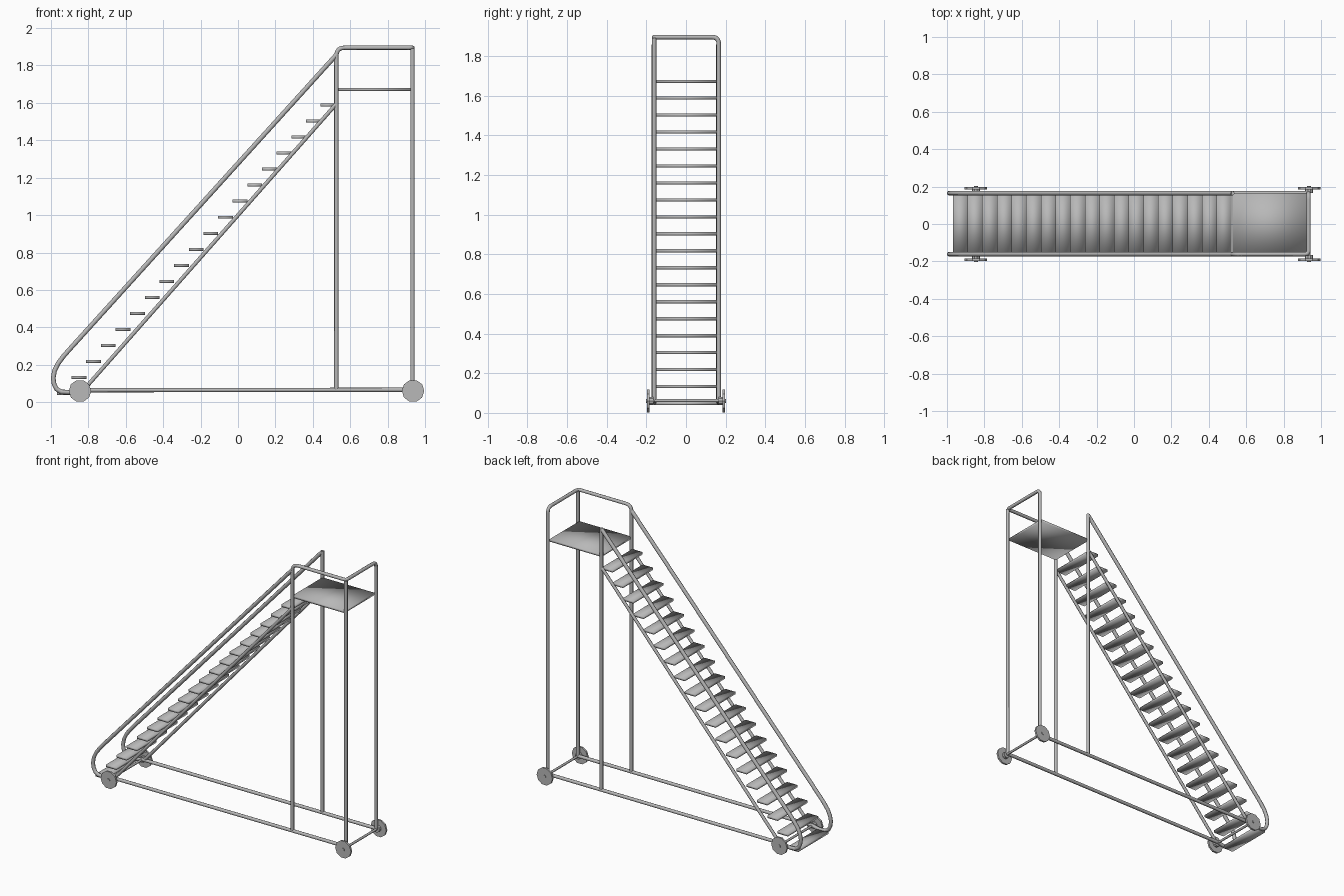
import bpy, bmesh, math
from mathutils import Vector, Matrix

if "Cube" in bpy.data.objects:
    bpy.data.objects.remove(bpy.data.objects["Cube"])

steel = bpy.data.materials.new("grey steel")
steel.diffuse_color = (0.48, 0.48, 0.48, 1)
steel.use_nodes = True
steel.node_tree.nodes["Principled BSDF"].inputs["Base Color"].default_value = steel.diffuse_color

YF, YB = -0.161, 0.165        # front and back frame planes
XP, XE = 0.526, 0.933         # stair-side posts and end posts
ZB, ZT, ZPLAT = 0.066, 1.895, 1.672
R = 0.0115


def fillet(points, radii, n=6):
    """Round the inner corners of a polyline with quadratic arcs."""
    pts = [Vector(p) for p in points]
    out = [pts[0]]
    for i in range(1, len(pts) - 1):
        r = radii[i - 1]
        a = pts[i] + (pts[i - 1] - pts[i]).normalized() * r
        b = pts[i] + (pts[i + 1] - pts[i]).normalized() * r
        for k in range(n + 1):
            t = k / n
            out.append(a * (1 - t) ** 2 + pts[i] * 2 * t * (1 - t) + b * t * t)
    return out + [pts[-1]]


def tube(name, points, r=R):
    cu = bpy.data.curves.new(name, 'CURVE')
    cu.dimensions = '3D'
    cu.bevel_depth = r
    cu.bevel_resolution = 2
    cu.use_fill_caps = True
    sp = cu.splines.new('POLY')
    sp.points.add(len(points) - 1)
    for p, co in zip(sp.points, points):
        p.co = (*co, 1)
    cu.materials.append(steel)
    ob = bpy.data.objects.new(name, cu)
    bpy.context.collection.objects.link(ob)
    bpy.ops.object.select_all(action='DESELECT')
    ob.select_set(True)
    bpy.context.view_layer.objects.active = ob
    bpy.ops.object.convert(target='MESH')
    bpy.ops.object.shade_smooth_by_angle(angle=math.radians(60))
    return ob


def finish(name, bm, smooth):
    me = bpy.data.meshes.new(name)
    for f in bm.faces:
        f.smooth = smooth
    bm.to_mesh(me)
    bm.free()
    me.materials.append(steel)
    ob = bpy.data.objects.new(name, me)
    bpy.context.collection.objects.link(ob)
    return ob


def plate(name, x0, x1, y0, y1, z, t):
    bm = bmesh.new()
    m = (Matrix.Translation(((x0 + x1) / 2, (y0 + y1) / 2, z))
         @ Matrix.Diagonal((x1 - x0, y1 - y0, t, 1)))
    bmesh.ops.create_cube(bm, size=1, matrix=m)
    return finish(name, bm, True)


def wheel(name, x, y, side):
    bm = bmesh.new()
    # (radius, depth, offset from wheel centre plane): disc, inner bracket, hub cap
    for r, d, off in ((0.06, 0.013, 0), (0.022, 0.024, -0.014), (0.011, 0.006, 0.008)):
        m = (Matrix.Translation((x, y + side * off, 0.06))
             @ Matrix.Rotation(math.pi / 2, 4, 'X') @ Matrix.Rotation(math.radians(18), 4, 'Z'))
        bmesh.ops.create_cone(bm, cap_ends=True, segments=10, radius1=r, radius2=r,
                              depth=d, matrix=m)
    return finish(name, bm, False)


# side frames: base rail, stringer, looped handrail
HAND = [(-0.90, 0.283), (-0.935, 0.243), (-0.963, 0.205), (-0.981, 0.167),
        (-0.988, 0.128), (-0.983, 0.095), (-0.970, 0.070), (-0.945, 0.055),
        (-0.90, 0.053), (-0.845, 0.064)]
for side, y in (("front", YF), ("back", YB)):
    tube(side + "_base_rail", [(-0.845, y, 0.064), (XE, y, ZB)])
    tube(side + "_stringer", [(-0.825, y, 0.066), (XP, y, 1.595)], 0.0105)
    tube(side + "_handrail", [(XP, y, 1.857)] + [(x, y, z) for x, z in HAND], 0.0125)

# guard rail runs up a post, along the front, across the end and back down
tube("guard_rail", fillet([(XP, YF, ZB), (XP, YF, ZT), (XE, YF, ZT), (XE, YB, ZT), (XE, YB, ZB)],
                          (0.045, 0.02, 0.035)))
tube("front_end_post", [(XE, YF, ZB), (XE, YF, ZT - 0.005)])
tube("back_stair_post", [(XP, YB, ZB), (XP, YB, 1.862)])

# treads, the lowest one sitting in the handrail loops
for i in range(19):
    x = -0.968 + i * 0.0783
    plate("tread_%02d" % (i + 1), x, x + 0.079, YF, YB, 0.047 + i * 0.0856, 0.016)

# platform
plate("platform", XP, 0.922, YF, YB, ZPLAT, 0.015)

# axles and wheels
for end, x in (("stair", -0.845), ("rear", 0.936)):
    tube(end + "_axle", [(x, YF, 0.062), (x, YB, 0.062)], 0.008)
    wheel(end + "_front_wheel", x, -0.191, -1)
    wheel(end + "_back_wheel", x, 0.191, 1)
